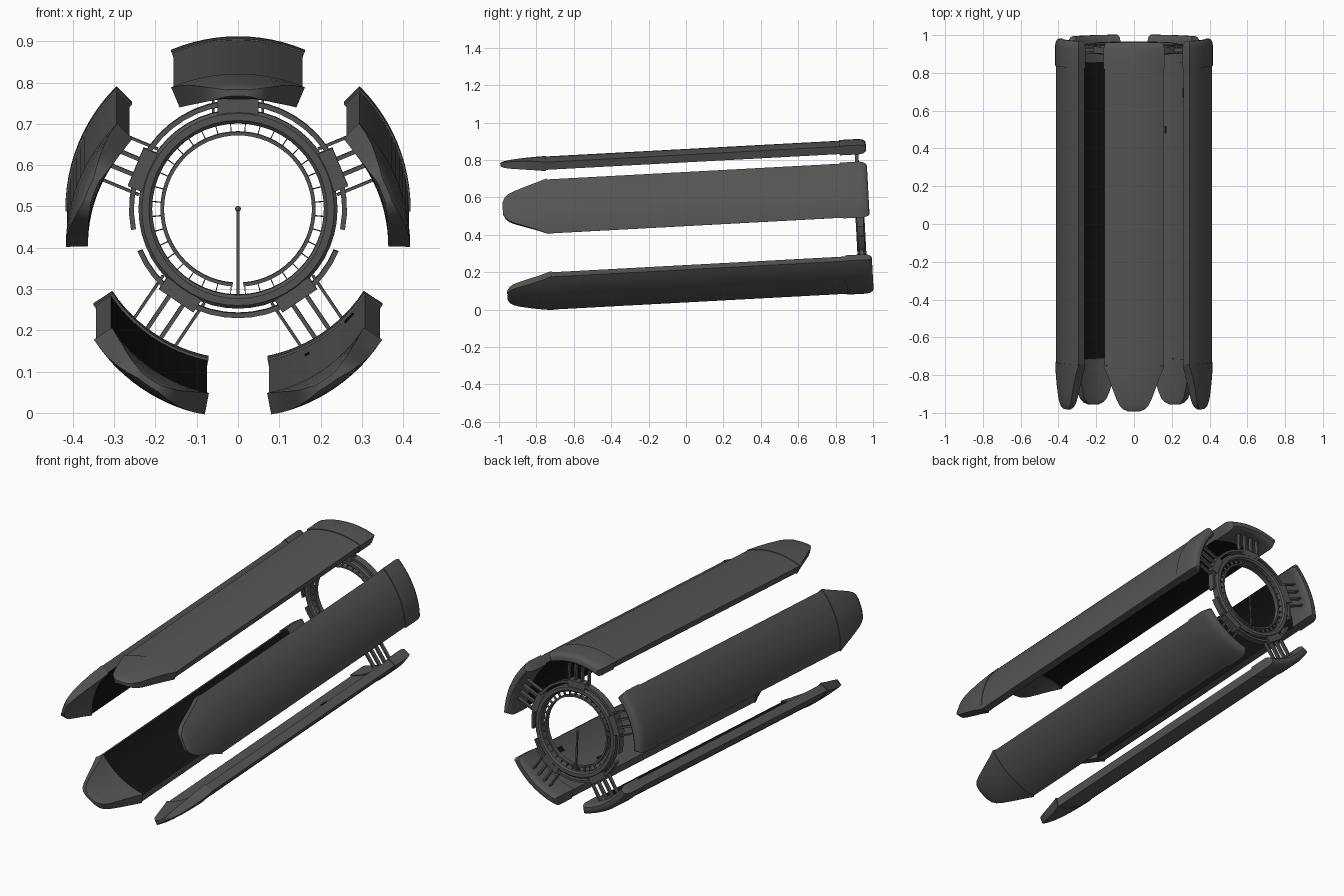
import bpy, bmesh, math
from mathutils import Matrix, Vector

if "Cube" in bpy.data.objects:
    bpy.data.objects.remove(bpy.data.objects["Cube"])

# Everything is built around a local Y axis through the ring centre, then tilted
TILT = Matrix.Translation((0, 0.93, 0.494)) @ Matrix.Rotation(math.radians(3.07), 4, 'X')


def material(name, v):
    m = bpy.data.materials.new(name)
    m.diffuse_color = (v, v, v, 1)
    m.use_nodes = True
    m.node_tree.nodes["Principled BSDF"].inputs["Base Color"].default_value = m.diffuse_color
    return m


GREY = material("dark_grey", 0.09)
BLACK = material("black", 0.006)


def polar(r, deg, y):
    a = math.radians(deg)
    return Vector((r * math.cos(a), y, r * math.sin(a)))


def finish(name, bm, smooth=35, mats=(GREY,)):
    bmesh.ops.recalc_face_normals(bm, faces=bm.faces)
    me = bpy.data.meshes.new(name)
    bm.to_mesh(me)
    bm.free()
    me.transform(TILT)
    for m in mats:
        me.materials.append(m)
    ob = bpy.data.objects.new(name, me)
    bpy.context.collection.objects.link(ob)
    bpy.ops.object.select_all(action='DESELECT')
    ob.select_set(True)
    bpy.context.view_layer.objects.active = ob
    bpy.ops.object.shade_smooth_by_angle(angle=math.radians(smooth))
    return ob


def arc_loft(bm, centre, sections, n=12, inner_mat=0):
    """Loft arc-shaped sections (y, half angle, inner r, outer r) along Y."""
    loops = []
    for y, half, rin, rout in sections:
        angs = [centre - half + 2 * half * i / n for i in range(n + 1)]
        pts = [polar(rout, a, y) for a in angs] + [polar(rin, a, y) for a in reversed(angs)]
        loops.append([bm.verts.new(p) for p in pts])
    m = 2 * n + 2
    for a, b in zip(loops, loops[1:]):
        for i in range(m):
            f = bm.faces.new((a[i], a[(i + 1) % m], b[(i + 1) % m], b[i]))
            if n < i < m - 1:
                f.material_index = inner_mat
    for loop in (loops[0], loops[-1]):
        for i in range(n):
            bm.faces.new((loop[i], loop[i + 1], loop[m - 2 - i], loop[m - 1 - i]))


def lathe(bm, profile, n=48):
    """Closed (r, y) profile turned fully around the Y axis."""
    loops = [[bm.verts.new(polar(r, 360 * i / n, y)) for r, y in profile] for i in range(n)]
    k = len(profile)
    for i in range(n):
        a, b = loops[i], loops[(i + 1) % n]
        for j in range(k):
            bm.faces.new((a[j], a[(j + 1) % k], b[(j + 1) % k], b[j]))


def radial_box(bm, deg, r0, r1, off, width, y, depth):
    """Box from r0 to r1 along a radial direction, shifted sideways by off."""
    m = (Matrix.Rotation(-math.radians(deg), 4, 'Y')
         @ Matrix.Translation(((r0 + r1) / 2, y, off))
         @ Matrix.Diagonal((r1 - r0, depth, width, 1)))
    bmesh.ops.create_cube(bm, size=1, matrix=m)


PANELS = {"top": 90, "upper_right": 22.5, "upper_left": 157.5,
          "lower_right": -56, "lower_left": -124}
HALF = 22.2
# nose: distance ahead of its base, width fraction, inner and outer radius
NOSE = [(0, 1.03, 0.364, 0.417), (0.06, 0.87, 0.364, 0.415), (0.12, 0.73, 0.365, 0.412),
        (0.18, 0.59, 0.367, 0.407), (0.21, 0.50, 0.369, 0.403),
        (0.23, 0.38, 0.371, 0.399), (0.243, 0.2, 0.376, 0.392)]
CAP = [(-0.09, 1.025, 0.364, 0.418), (0.015, 1.025, 0.364, 0.418), (0.035, 1.005, 0.367, 0.414),
       (0.047, 0.97, 0.373, 0.407), (0.052, 0.93, 0.379, 0.399)]

for name, deg in PANELS.items():
    # long curved body, lined in black inside except on the lower right
    bm = bmesh.new()
    arc_loft(bm, deg, [(-1.665, HALF, 0.37, 0.414), (-0.085, HALF, 0.37, 0.414)],
             inner_mat=0 if name == "lower_right" else 1)
    finish(name + "_panel_body", bm, mats=(GREY, BLACK))
    # tapered nose
    bm = bmesh.new()
    arc_loft(bm, deg, [(-1.662 - t, HALF * f, a, b) for t, f, a, b in NOSE])
    finish(name + "_panel_nose", bm, 45)
    # rounded rear cap
    bm = bmesh.new()
    arc_loft(bm, deg, [(y, HALF * f, a, b) for y, f, a, b in CAP])
    finish(name + "_panel_cap", bm)
    # mounting plate on the ring and four struts
    bm = bmesh.new()
    radial_box(bm, deg, 0.232, 0.268, 0, 0.1, 0, 0.044)
    for off, w in ((-0.06, 0.007), (-0.02, 0.01), (0.02, 0.01), (0.06, 0.007)):
        radial_box(bm, deg, 0.235, 0.375, off, w, 0, 0.02)
    finish(name + "_mount", bm)

# main ring with chamfered edges
bm = bmesh.new()
lathe(bm, [(0.208, -0.016), (0.216, -0.024), (0.233, -0.024), (0.241, -0.016),
           (0.241, 0.016), (0.233, 0.024), (0.216, 0.024), (0.208, 0.016)])
finish("main_ring", bm)

# inner ring with a small gap at the bottom, and ticks joining it to the main ring
bm = bmesh.new()
arc_loft(bm, 90, [(-0.012, 176, 0.179, 0.188), (0.012, 176, 0.179, 0.188)], 60)
finish("inner_ring", bm)
bm = bmesh.new()
for i in range(36):
    radial_box(bm, 5 + i * 10, 0.186, 0.211, 0, 0.002, 0, 0.016)
finish("ring_ticks", bm)

# outer guard arcs: one above and one below
bm = bmesh.new()
arc_loft(bm, 90, [(-0.018, 101, 0.252, 0.264), (0.018, 101, 0.252, 0.264)], 26)
arc_loft(bm, -90, [(-0.018, 67, 0.252, 0.264), (0.018, 67, 0.252, 0.264)], 18)
finish("outer_guard_arcs", bm, 25)

# rod from the ring to its centre, with a knob
bm = bmesh.new()
radial_box(bm, -90, 0, 0.215, 0, 0.008, 0, 0.008)
bmesh.ops.create_uvsphere(bm, u_segments=12, v_segments=8, radius=0.007)
finish("centre_rod", bm)

# small black patches on the inside of the lower right panel
bm = bmesh.new()
radial_box(bm, -43, 0.366, 0.372, 0, 0.03, -0.25, 0.05)
radial_box(bm, -63, 0.366, 0.372, 0, 0.012, -0.45, 0.04)
finish("inner_patches", bm, mats=(BLACK,))
